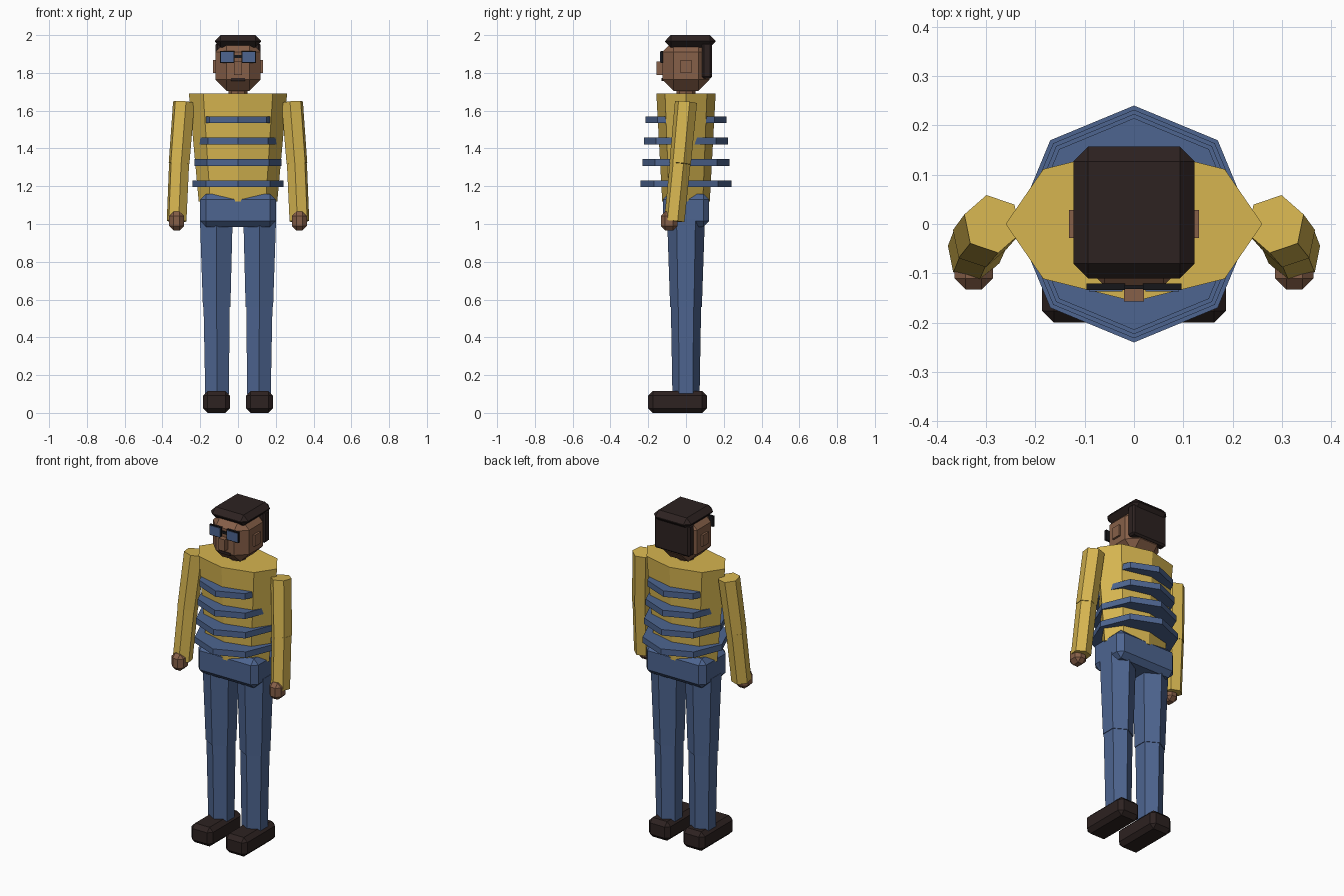
import bpy, bmesh
from math import sin, cos, radians, tau
from mathutils import Vector

cube = bpy.data.objects.get("Cube")
if cube:
    bpy.data.objects.remove(cube, do_unlink=True)


def material(name, color):
    m = bpy.data.materials.new(name)
    m.use_nodes = True
    m.diffuse_color = (*color, 1)
    m.node_tree.nodes["Principled BSDF"].inputs["Base Color"].default_value = (*color, 1)
    return m


YELLOW = material("yellow shirt", (0.67, 0.46, 0.08))
BLUE = material("denim blue", (0.075, 0.13, 0.28))
SKIN = material("brown skin", (0.24, 0.115, 0.065))
DARK = material("dark brown", (0.026, 0.016, 0.015))
BLACK = material("black frame", (0.008, 0.008, 0.01))


def finish(name, bm, mat):
    bmesh.ops.recalc_face_normals(bm, faces=bm.faces)
    mesh = bpy.data.meshes.new(name)
    bm.to_mesh(mesh)
    bm.free()
    mesh.materials.append(mat)
    ob = bpy.data.objects.new(name, mesh)
    bpy.context.collection.objects.link(ob)
    return ob


def box(name, mat, x, y, z, bevel=0):
    """Box from (min, max) ranges, optionally with chamfered edges."""
    bm = bmesh.new()
    bmesh.ops.create_cube(bm, size=1)
    for v in bm.verts:
        v.co = [(lo + hi) / 2 + c * (hi - lo) for c, (lo, hi) in zip(v.co, (x, y, z))]
    ob = finish(name, bm, mat)
    if bevel:
        mod = ob.modifiers.new("chamfer", "BEVEL")
        mod.width = bevel
        mod.segments = 1
    return ob


def limb(name, mat, start, end, r1, r2, sides, angle=0, mirror=1):
    """Tapered prism between two points; radii are (x, y) pairs."""
    start, end = Vector(start), Vector(end)
    tilt = Vector((0, 0, -1)).rotation_difference(end - start)
    if start.z < end.z:
        tilt = Vector((0, 0, 1)).rotation_difference(end - start)
    bm = bmesh.new()
    rings = []
    for centre, (rx, ry) in ((start, r1), (end, r2)):
        ring = []
        for i in range(sides):
            a = radians(angle) + tau * i / sides
            p = centre + tilt @ Vector((rx * cos(a), ry * sin(a), 0))
            p.x *= mirror
            ring.append(bm.verts.new(p))
        rings.append(ring)
        bm.faces.new(ring)
    for i in range(sides):
        j = (i + 1) % sides
        bm.faces.new((rings[0][i], rings[0][j], rings[1][j], rings[1][i]))
    return finish(name, bm, mat)


# Torso, raised stripes, hips and neck
limb("torso", YELLOW, (0, 0, 1.12), (0, 0, 1.69), (0.208, 0.126), (0.26, 0.157), 8)
for i in range(4):
    z, r = 1.213 + 0.113 * i, 0.24 - 0.0085 * i
    limb(f"shirt_stripe_{i + 1}", BLUE, (0, 0, z - 0.018), (0, 0, z + 0.018), (r, r), (r, r), 8)
box("hips", BLUE, (-0.2, 0.2), (-0.122, 0.122), (0.985, 1.16), 0.03)
limb("neck", SKIN, (0, 0, 1.66), (0, 0, 1.74), (0.05, 0.05), (0.05, 0.05), 8)

# Head and hair
box("head", SKIN, (-0.12, 0.12), (-0.125, 0.125), (1.705, 1.97), 0.06)
box("hair_top", DARK, (-0.123, 0.123), (-0.11, 0.157), (1.935, 2.0), 0.03)
box("hair_back", DARK, (-0.118, 0.118), (0.085, 0.138), (1.77, 1.96), 0.01)
box("nose", SKIN, (-0.02, 0.02), (-0.157, -0.11), (1.79, 1.86))
box("mouth", DARK, (-0.038, 0.038), (-0.13, -0.115), (1.758, 1.773))
box("glasses_bridge", BLACK, (-0.025, 0.025), (-0.132, -0.12), (1.88, 1.895))

# Paired parts
for side, s in (("left", 1), ("right", -1)):
    def span(a, b):
        return tuple(sorted((s * a, s * b)))

    box(f"{side}_ear", SKIN, span(0.11, 0.132), (-0.028, 0.028), (1.80, 1.868))
    box(f"{side}_glasses_frame", BLACK, span(0.018, 0.096), (-0.134, -0.121), (1.852, 1.915))
    box(f"{side}_lens", BLUE, span(0.023, 0.091), (-0.137, -0.131), (1.857, 1.910))

    # Arms hang slightly outward and forward
    shoulder, elbow, wrist = (0.287, 0, 1.645), (0.312, -0.031, 1.32), (0.325, -0.062, 1.015)
    limb(f"{side}_upper_arm", YELLOW, shoulder, elbow, (0.06, 0.06), (0.058, 0.058), 6, 18.7, s)
    limb(f"{side}_forearm", YELLOW, elbow, wrist, (0.056, 0.056), (0.055, 0.055), 6, 18.7, s)
    box(f"{side}_hand", SKIN, span(0.286, 0.364), (-0.133, -0.045), (0.966, 1.066), 0.023)

    # Legs and shoes
    hip, knee, ankle = (0.115, 0, 1.03), (0.113, 0, 0.56), (0.111, 0, 0.1)
    limb(f"{side}_thigh", BLUE, hip, knee, (0.1, 0.1), (0.084, 0.084), 6, 30, s)
    limb(f"{side}_shin", BLUE, knee, ankle, (0.08, 0.08), (0.072, 0.072), 6, 30, s)
    box(f"{side}_shoe", DARK, span(0.042, 0.186), (-0.2, 0.11), (0, 0.115), 0.024)
